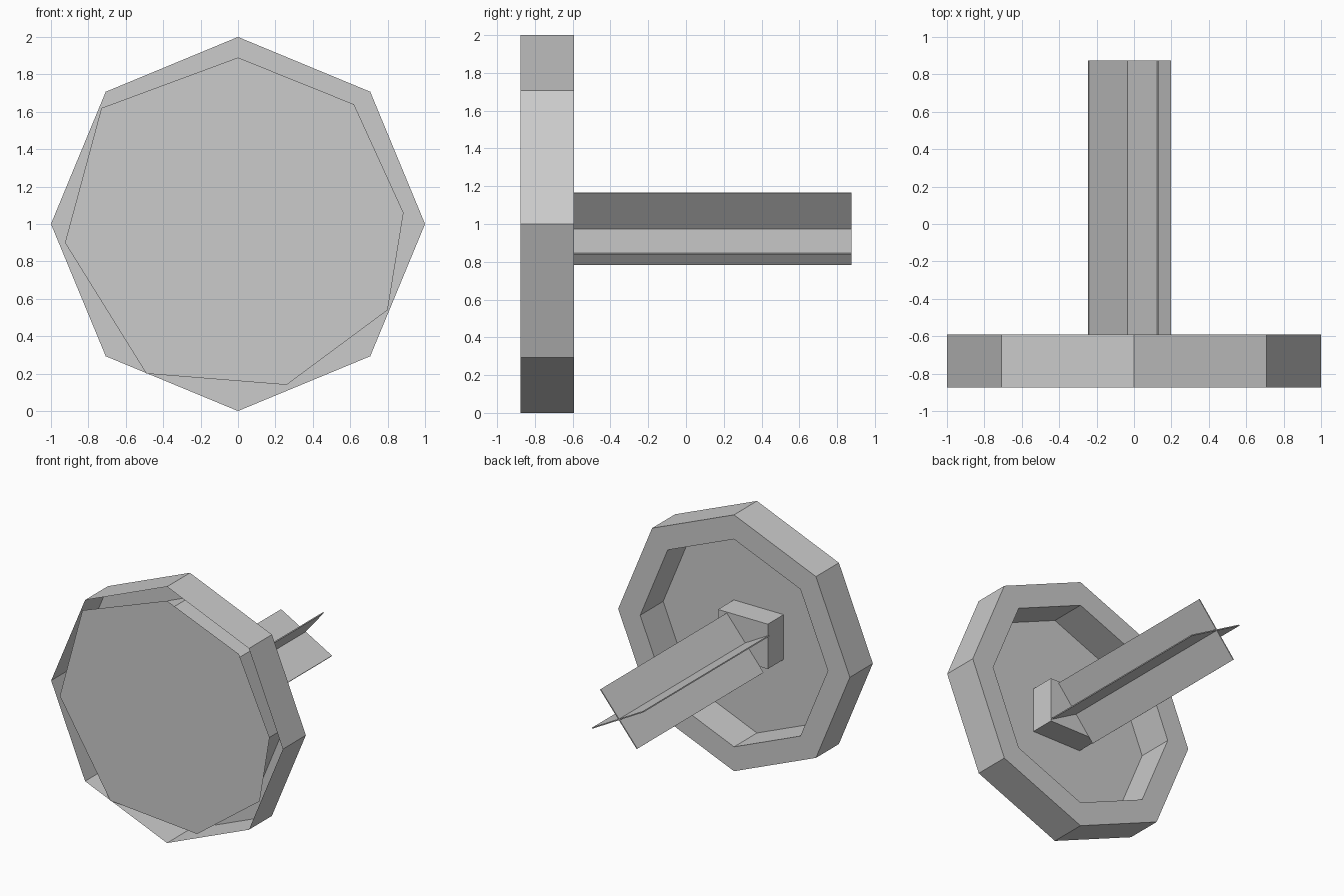
import bpy, bmesh, math

if "Cube" in bpy.data.objects:
    bpy.data.objects.remove(bpy.data.objects["Cube"], do_unlink=True)

GREY = (0.6, 0.6, 0.6, 1)
FRONT, BACK, HUB_END, AXLE_END = -0.875, -0.592, -0.68, 0.875

grey = bpy.data.materials.new("plain grey")
grey.use_nodes = True
grey.diffuse_color = GREY
grey.node_tree.nodes["Principled BSDF"].inputs["Base Color"].default_value = GREY


def add_object(name, bm):
    mesh = bpy.data.meshes.new(name)
    bm.to_mesh(mesh)
    bm.free()
    mesh.materials.append(grey)
    obj = bpy.data.objects.new(name, mesh)
    bpy.context.collection.objects.link(obj)
    return obj


def octagon(bm, radius, y):
    angles = [i * math.pi / 4 for i in range(8)]
    return [bm.verts.new((radius * math.cos(a), y, 1 + radius * math.sin(a))) for a in angles]


def box(name, centre, size, tilt=0):
    bm = bmesh.new()
    bmesh.ops.create_cube(bm, size=1)
    bmesh.ops.scale(bm, vec=size, verts=bm.verts)
    obj = add_object(name, bm)
    obj.location = centre
    obj.rotation_euler.y = tilt
    return obj


# Rim: outer wall, back face and inner wall, left open at the front
bm = bmesh.new()
loops = [octagon(bm, r, y) for r, y in ((1, FRONT), (1, BACK), (0.81, BACK), (0.81, FRONT))]
for a, b in zip(loops, loops[1:]):
    for i in range(8):
        j = (i + 1) % 8
        bm.faces.new((a[i], b[i], b[j], a[j]))
bmesh.ops.recalc_face_normals(bm, faces=bm.faces)
add_object("rim", bm)

# Uneven flat disc closing the front
outline = [(0, 1.89), (-0.73, 1.62), (-0.925, 0.9), (-0.49, 0.2),
           (0.26, 0.14), (0.8, 0.54), (0.885, 1.06), (0.62, 1.64)]
bm = bmesh.new()
face = bm.faces.new([bm.verts.new((x, FRONT, z)) for x, z in outline])
face.normal_update()
if face.normal.y > 0:
    face.normal_flip()
add_object("front_disc", bm)

# Square hub behind the disc
box("hub", (-0.015, (FRONT + HUB_END) / 2, 1), (0.43, HUB_END - FRONT, 0.35))

# Axle: two thin crossing blades, each given by its end points in x and z
blades = {"axle_steep_blade": ((-0.19, 0.785), (0.127, 1.165)),
          "axle_shallow_blade": ((-0.243, 1.088), (0.197, 0.843))}
for name, ((x1, z1), (x2, z2)) in blades.items():
    box(name, ((x1 + x2) / 2, (HUB_END + AXLE_END) / 2, (z1 + z2) / 2),
        (math.hypot(x2 - x1, z2 - z1), AXLE_END - HUB_END, 0.008),
        -math.atan2(z2 - z1, x2 - x1))
